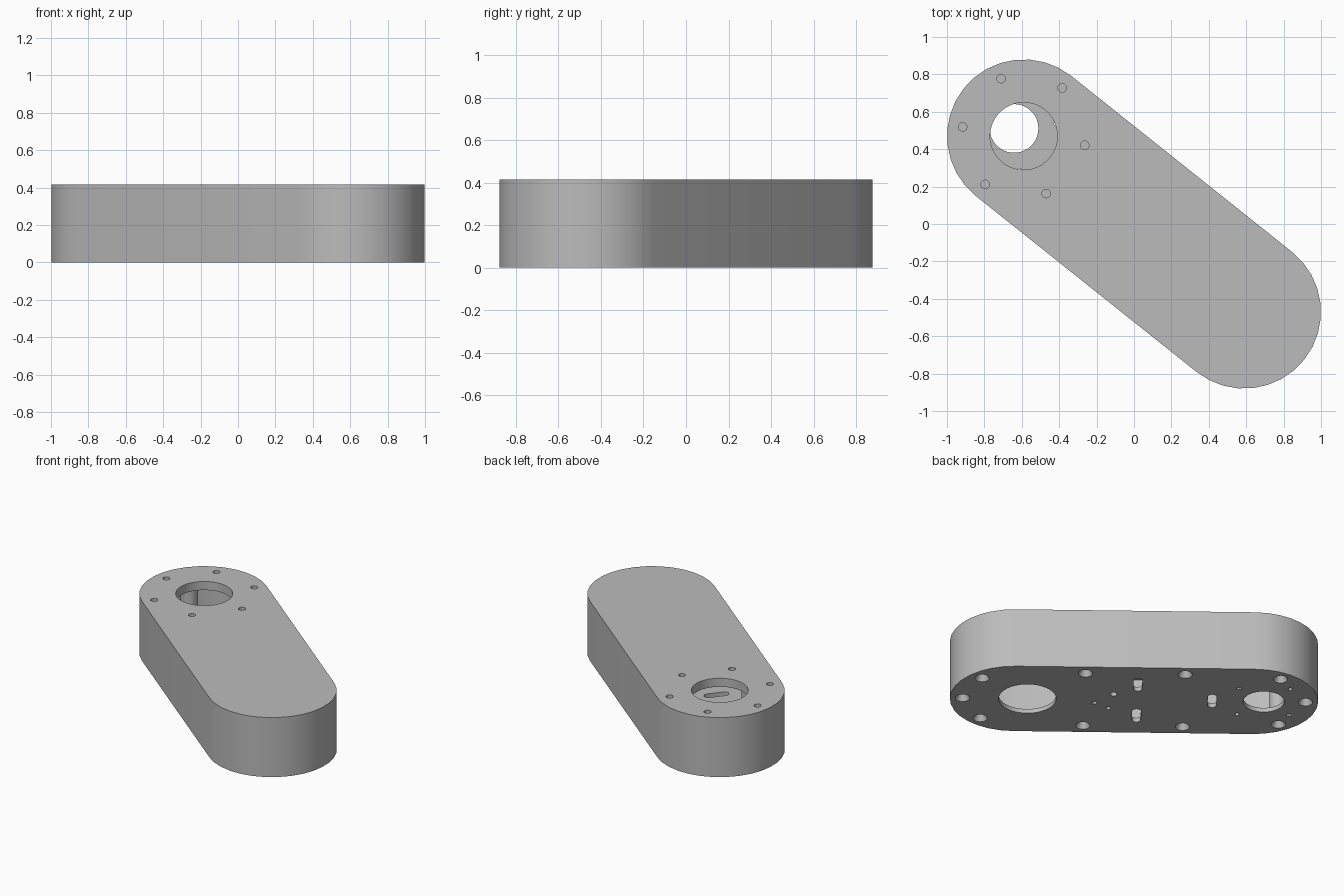
import bpy
import math
from mathutils import Matrix

cube = bpy.data.objects.get("Cube")
if cube:
    bpy.data.objects.remove(cube, do_unlink=True)

HEIGHT, FLOOR, ROOF = 0.415, 0.03, 0.355
PIVOT = 0.754          # distance from middle to each rounded end's centre
RADIUS = 0.41
BOLT_RING = 0.33


def link(name, verts, faces):
    mesh = bpy.data.meshes.new(name)
    mesh.from_pydata(verts, [], faces)
    mesh.update()
    obj = bpy.data.objects.new(name, mesh)
    bpy.context.collection.objects.link(obj)
    return obj


def loft(name, lower, upper, z0, z1):
    """Closed solid between two matching outlines."""
    n = len(lower)
    verts = [(x, y, z0) for x, y in lower] + [(x, y, z1) for x, y in upper]
    faces = [list(range(n))[::-1], list(range(n, 2 * n))]
    faces += [(i, (i + 1) % n, n + (i + 1) % n, n + i) for i in range(n)]
    return link(name, verts, faces)


def circle(x, y, r, n=24):
    return [(x + r * math.cos(2 * math.pi * i / n),
             y + r * math.sin(2 * math.pi * i / n)) for i in range(n)]


def capsule(half, r, n=16):
    """Outline of a slot lying along x."""
    pts = []
    for side, start in ((1, -math.pi / 2), (-1, math.pi / 2)):
        for i in range(n + 1):
            a = start + math.pi * i / n
            pts.append((side * half + r * math.cos(a), r * math.sin(a)))
    return pts


def cylinder(name, x, y, r, z0, z1, n=24):
    ring = circle(x, y, r, n)
    return loft(name, ring, ring, z0, z1)


def cut(target, tool):
    tool.hide_render = True
    mod = target.modifiers.new("cut", "BOOLEAN")
    mod.operation = "DIFFERENCE"
    mod.solver = "EXACT"
    mod.object = tool
    bpy.context.view_layer.objects.active = target
    bpy.ops.object.modifier_apply(modifier=mod.name)
    bpy.data.objects.remove(tool, do_unlink=True)


def drill(x, y, r, z0, z1, n=24):
    cut(body, cylinder("drill", x, y, r, z0, z1, n))


# Cover screw positions around the rim
screws = [(u, v) for u in (-0.315, 0.315) for v in (-0.33, 0.33)]
for side, spread in ((1, 60), (-1, 50)):
    for deg in (-spread, 0, spread):
        a = math.radians(deg)
        screws.append((side * (PIVOT + BOLT_RING * math.cos(a)),
                       BOLT_RING * math.sin(a)))

# Arm body with a hollow inside that leaves the screw posts standing
outline = capsule(PIVOT, RADIUS)
body = loft("arm_housing", outline, outline, 0, HEIGHT)
inner = capsule(PIVOT, RADIUS - 0.05)
cavity = loft("cavity", inner, inner, FLOOR, ROOF)
for u, v in screws:
    cut(cavity, cylinder("post", u, v, 0.055, -0.1, 0.6))
cut(body, cavity)

# Countersunk screw holes from below
for u, v in screws:
    cut(body, loft("countersink", circle(u, v, 0.048),
                   circle(u, v, 0.024), -0.004, 0.04))
    drill(u, v, 0.022, 0.02, 0.2, 16)

# Top bearing opening and its ring of bolt holes
drill(PIVOT, 0, 0.18, 0.3, 0.5, 48)
for k in range(6):
    a = math.radians(30 + 60 * k)
    drill(PIVOT + BOLT_RING * math.cos(a), BOLT_RING * math.sin(a),
          0.023, 0.3, 0.5, 16)

# Motor opening and its square of bolt holes in the floor
MOTOR = 0.82
drill(MOTOR, 0, 0.13, -0.1, 0.1, 48)
for du in (-0.163, 0.163):
    for dv in (-0.163, 0.163):
        drill(MOTOR + du, dv, 0.015, -0.1, 0.1, 12)

# Large opening at the far end of the floor
drill(-0.674, 0, 0.182, -0.1, 0.1, 48)

# Crosswise adjustment slots
for u, v in ((0.02, -0.195), (0.02, 0.195), (0.494, 0)):
    shape = [(u - y, v + x) for x, y in capsule(0.053, 0.028, 8)]
    cut(body, loft("slot", shape, shape, -0.1, 0.1))

# Small sensor holes
for u, v, r in ((-0.13, -0.07, 0.022), (-0.25, 0.04, 0.016), (-0.16, 0.105, 0.016)):
    drill(u, v, r, -0.1, 0.1, 12)

# Turn the arm to its diagonal pose
body.data.transform(Matrix.Rotation(math.radians(141.45), 4, "Z"))

# Plain grey finish
grey = bpy.data.materials.new("plain_grey")
grey.use_nodes = True
color = (0.5, 0.5, 0.5, 1)
grey.diffuse_color = color
grey.node_tree.nodes["Principled BSDF"].inputs["Base Color"].default_value = color
body.data.materials.clear()
body.data.materials.append(grey)
for poly in body.data.polygons:
    poly.material_index = 0

bpy.ops.object.select_all(action="DESELECT")
body.select_set(True)
bpy.context.view_layer.objects.active = body
bpy.ops.object.shade_smooth_by_angle(angle=math.radians(30))
